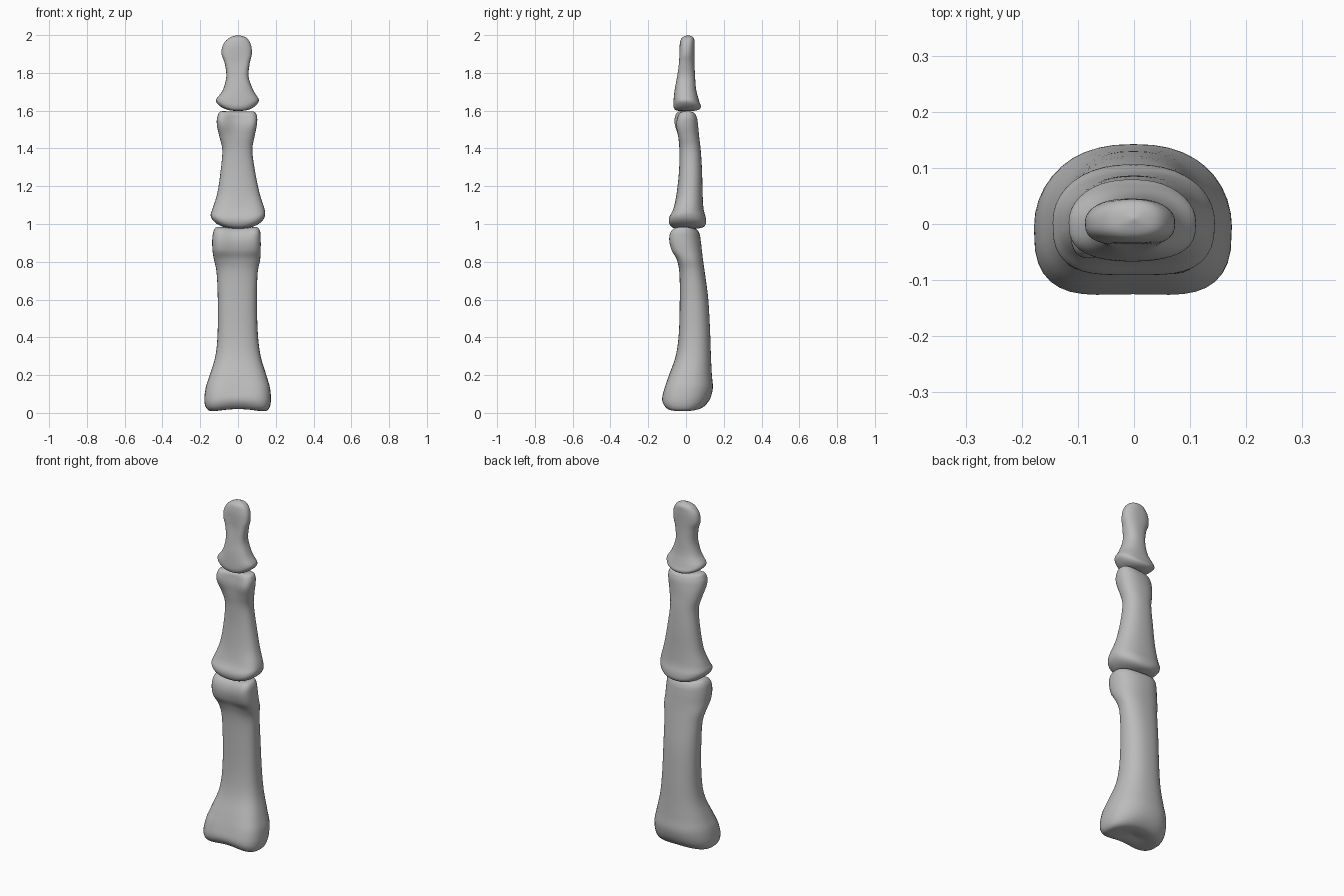
import bpy
import bmesh
from math import sin, cos, pi, copysign

default = bpy.data.objects.get("Cube")
if default:
    bpy.data.objects.remove(default, do_unlink=True)

bone_grey = bpy.data.materials.new("bone grey")
bone_grey.use_nodes = True
colour = (0.5, 0.5, 0.5, 1.0)
bone_grey.diffuse_color = colour
bone_grey.node_tree.nodes["Principled BSDF"].inputs["Base Color"].default_value = colour

SIDES = 40
STEPS = 5


def catmull(a, b, c, d, t):
    """Smooth value between b and c."""
    return 0.5 * (2 * b + (c - a) * t + (2 * a - 5 * b + 4 * c - d) * t * t
                  + (3 * b - a - 3 * c + d) * t ** 3)


def smooth_stations(rows):
    """Fill in extra cross-sections between the given ones."""
    result = []
    last = len(rows) - 1
    for i in range(last):
        four = [rows[max(i - 1, 0)], rows[i], rows[i + 1], rows[min(i + 2, last)]]
        for step in range(STEPS):
            result.append([catmull(*vals, step / STEPS) for vals in zip(*four)])
    result.append(list(rows[last]))
    return result


def power(value, exponent):
    return copysign(abs(value) ** exponent, value)


def fade(distance, reach):
    """One at the joint surface, falling smoothly to zero along the shaft."""
    t = max(0.0, 1 - distance / reach)
    return t * t * (3 - 2 * t)


def make_bone(name, rows, base_bow, head_bow, head_skew):
    """Loft a bone; each row is height, right, left, front, back, front groove,
    all in hundredths. The bows curve the joint surfaces across the width."""
    stations = smooth_stations([[v / 100 for v in row] for row in rows])
    bottom, top = stations[0][0], stations[-1][0]
    bm = bmesh.new()
    rings = []
    for z, right, left, front, back, groove in stations:
        middle_x, half_x = (left + right) / 2, (left - right) / 2
        middle_y, half_y = (front + back) / 2, (back - front) / 2
        low, high = fade(z - bottom, 0.12), fade(top - z, 0.14)
        ring = []
        for k in range(SIDES):
            angle = 2 * pi * k / SIDES
            c, s = cos(angle), sin(angle)
            # broad flat palm side, rounder back
            squareness = 0.68 if s < 0 else 0.95
            u, v = power(c, 0.85), power(s, squareness)
            x = middle_x + half_x * u
            y = middle_y + half_y * v
            if s < 0:
                y += groove * (1 - u * u) ** 2 * -v
            y += head_skew * x * high
            bow = (base_bow * low + head_bow * high) * (x / 0.12) ** 2
            ring.append(bm.verts.new((x, y, z + bow)))
        rings.append(ring)
    for lower, upper in zip(rings, rings[1:]):
        for k in range(SIDES):
            n = (k + 1) % SIDES
            bm.faces.new((lower[k], lower[n], upper[n], upper[k]))
    bmesh.ops.remove_doubles(bm, verts=bm.verts, dist=0.0004)
    bmesh.ops.recalc_face_normals(bm, faces=bm.faces)
    for face in bm.faces:
        face.smooth = True
    mesh = bpy.data.meshes.new(name)
    bm.to_mesh(mesh)
    bm.free()
    mesh.materials.append(bone_grey)
    obj = bpy.data.objects.new(name, mesh)
    bpy.context.collection.objects.link(obj)
    return obj


# Long lower bone: wide hollow base, straight shaft, two-lobed head
make_bone("lower_finger_bone", [
    (3, 0, 0, -1, -1, 0),
    (2, -9, 9, -7, 5, 1),
    (3, -15, 15, -12, 9, 2),
    (7, -17.7, 17.3, -14.5, 12.5, 2),
    (13, -17.2, 17, -13.3, 14.2, 2),
    (20, -15, 15, -10, 13.7, 1),
    (30, -12, 12, -5.5, 13.2, 0),
    (42, -10.8, 10.5, -3.8, 12.8, 0),
    (60, -10.7, 10, -3.3, 11.8, 0),
    (74, -11.3, 10.4, -3.5, 10, 0),
    (81, -12.7, 11.7, -5.8, 9, 1),
    (86, -13.5, 12, -9.5, 8.4, 2.5),
    (91, -13.6, 12, -10.8, 7.8, 3),
    (95, -12.6, 11.5, -9.8, 7, 3),
    (97.3, -9.5, 9, -6.5, 5, 2),
    (97.8, 0, 0, -1, -1, 0),
], -0.012, 0.02, -0.06)

# Middle bone: flared base, waisted shaft, two-lobed head
make_bone("middle_finger_bone", [
    (97.5, 0, 0, 1, 1, 0),
    (97.8, -9, 8.5, -6, 7.5, 0),
    (99.5, -13, 12.8, -9.5, 10.3, 1),
    (103, -14.5, 14.3, -10, 10.5, 1),
    (108, -13.5, 14, -7.7, 9.3, 1),
    (116, -11, 11.5, -5, 8.8, 0),
    (128, -9.2, 9, -3.7, 8.5, 0),
    (139, -8.3, 7.6, -3.5, 7.8, 0),
    (146, -9.8, 8.7, -5, 7, 1),
    (152, -11.2, 10, -7.3, 6.4, 3),
    (156, -10.8, 10, -6.8, 5.7, 3),
    (158.8, -8.5, 8, -4.5, 4, 1.5),
    (159.6, 0, 0, 0, 0, 0),
], 0.02, 0.018, 0.12)

# Fingertip bone: flared base, thin neck, rounded flattened tip
make_bone("fingertip_bone", [
    (159.8, 0, 0, 0, 0, 0),
    (160.1, -6, 6, -5, 5.5, 0),
    (161.8, -10.5, 9.7, -6.5, 7.9, 0),
    (165, -11.5, 11, -6.6, 7, 0),
    (171, -8, 8, -6, 5.4, 0),
    (178, -6.2, 5.6, -5.2, 4.8, 0.5),
    (185, -7, 6.2, -4.6, 4.5, 1),
    (190, -8.7, 7.3, -4, 4.5, 0.5),
    (195, -7.9, 6.8, -3.3, 4.5, 0),
    (198.6, -4.6, 4.4, -2.2, 4, 0),
    (200, 0, 0, 1, 1, 0),
], 0.02, 0, 0)
